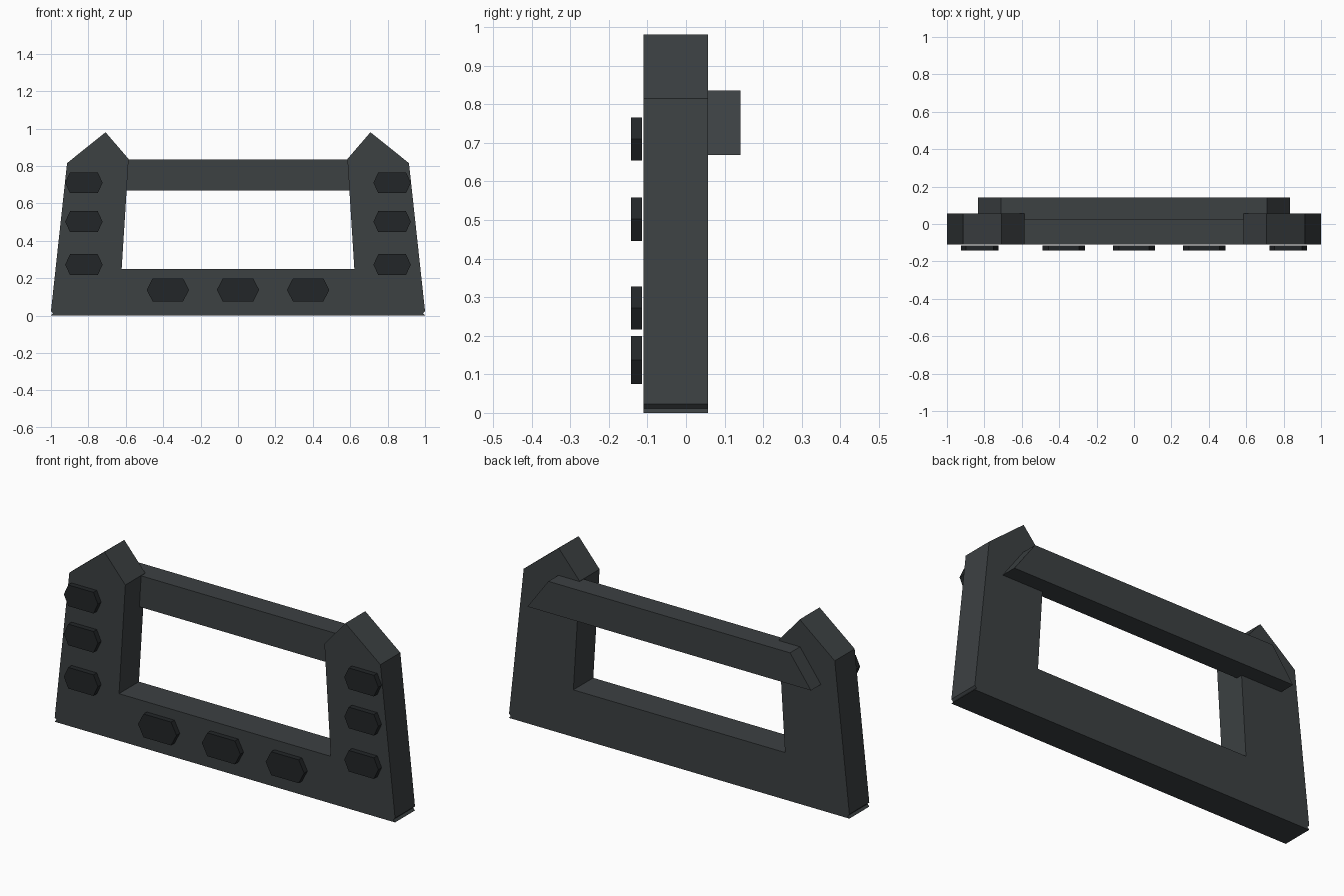
import bpy, bmesh

if "Cube" in bpy.data.objects:
    bpy.data.objects.remove(bpy.data.objects["Cube"])


def material(name, rgb):
    m = bpy.data.materials.new(name)
    m.diffuse_color = (*rgb, 1)
    m.use_nodes = True
    m.node_tree.nodes["Principled BSDF"].inputs["Base Color"].default_value = m.diffuse_color
    return m


frame_mat = material("dark_grey", (0.045, 0.052, 0.055))
stud_mat = material("near_black", (0.016, 0.019, 0.021))


def extrude_profile(name, points, y0, y1, mat):
    """Extrude a front-view (x, z) outline from y0 to y1."""
    bm = bmesh.new()
    face = bm.faces.new([bm.verts.new((x, y0, z)) for x, z in points])
    geom = bmesh.ops.extrude_face_region(bm, geom=[face])["geom"]
    verts = [g for g in geom if isinstance(g, bmesh.types.BMVert)]
    bmesh.ops.translate(bm, verts=verts, vec=(0, y1 - y0, 0))
    bmesh.ops.recalc_face_normals(bm, faces=bm.faces)
    mesh = bpy.data.meshes.new(name)
    bm.to_mesh(mesh)
    bm.free()
    mesh.materials.append(mat)
    ob = bpy.data.objects.new(name, mesh)
    bpy.context.collection.objects.link(ob)
    return ob


def hex_stud(name, x, z, half_w, flat, half_h):
    pts = [(x - half_w, z), (x - flat, z - half_h), (x + flat, z - half_h),
           (x + half_w, z), (x + flat, z + half_h), (x - flat, z + half_h)]
    extrude_profile(name, pts, -0.142, -0.114, stud_mat)


# U-shaped frame with pointed posts and small notches at the bottom corners
right = [(1.0, 0.0), (0.99, 0.012), (1.0, 0.023), (0.914, 0.815),
         (0.708, 0.98), (0.585, 0.837), (0.622, 0.25)]
outline = right + [(-x, z) for x, z in reversed(right)]
extrude_profile("frame", outline, -0.11, 0.057, frame_mat)

# Rear crossbar with slanted ends
extrude_profile("crossbar", [(-0.833, 0.668), (0.833, 0.668),
                             (0.71, 0.835), (-0.71, 0.835)],
                0.023, 0.141, frame_mat)

# Studs on the posts
for side in (-1, 1):
    for z in (0.272, 0.502, 0.71):
        hex_stud("post_stud", side * 0.824, z, 0.1, 0.074, 0.056)

# Studs on the bottom rail
for x in (-0.375, 0, 0.375):
    hex_stud("rail_stud", x, 0.137, 0.113, 0.081, 0.062)
